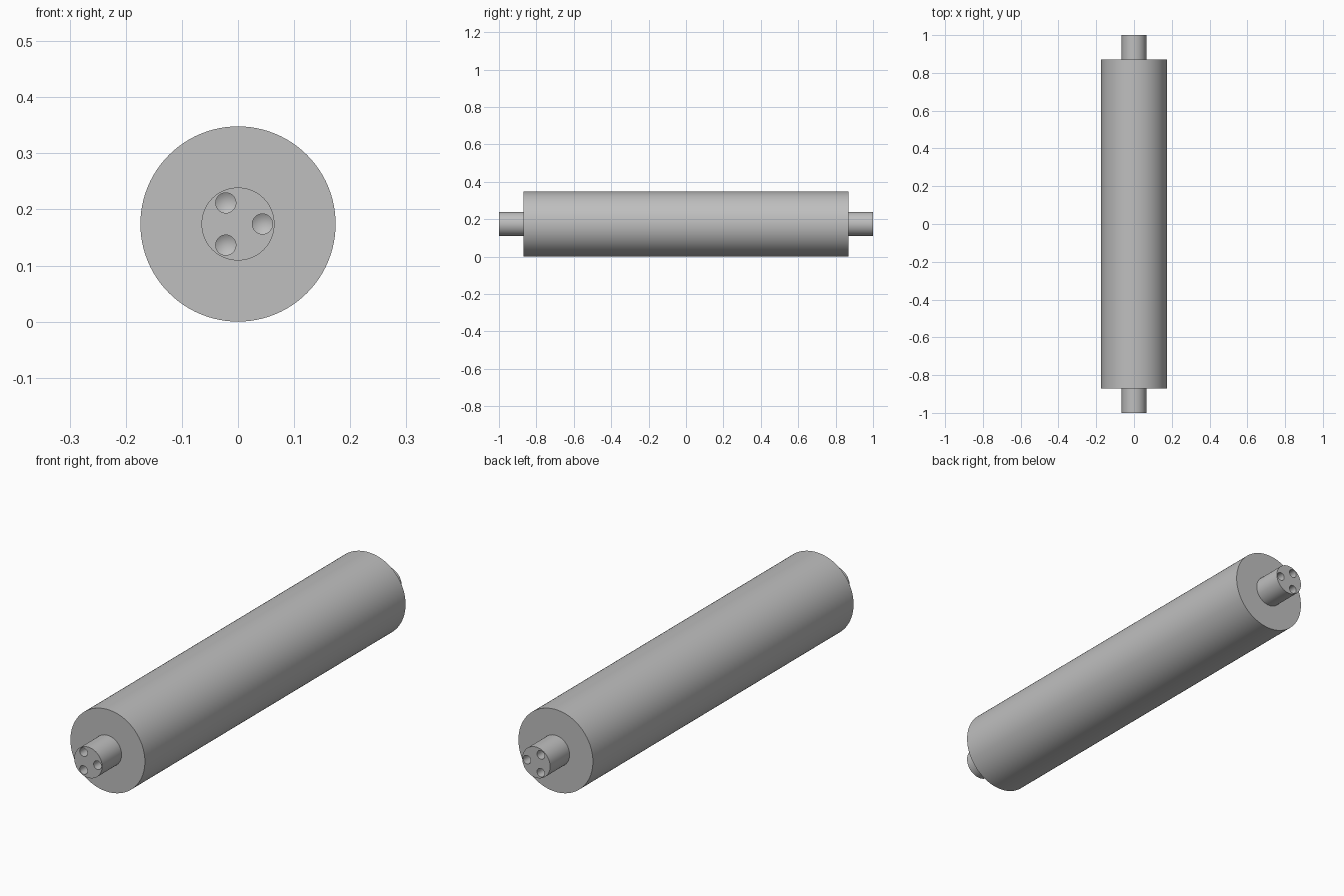
import bpy, bmesh, math
from mathutils import Matrix, Vector

cube = bpy.data.objects.get("Cube")
if cube:
    bpy.data.objects.remove(cube, do_unlink=True)

BODY_R, BODY_Y = 0.174, 0.87
SHAFT_R, SHAFT_Y = 0.065, 1.0
HOLE_R, HOLE_RING, HOLE_DEPTH, TIP = 0.018, 0.0435, 0.1, 0.011

steel = bpy.data.materials.new("plain grey steel")
steel.use_nodes = True
grey = (0.52, 0.52, 0.52, 1)
steel.diffuse_color = grey
steel.node_tree.nodes["Principled BSDF"].inputs["Base Color"].default_value = grey


def lathe(bm, profile, centre, steps):
    """Revolve (radius, y) points about a line along y through centre."""
    verts = [bm.verts.new(centre + Vector((r, y, 0))) for r, y in profile]
    edges = [bm.edges.new(pair) for pair in zip(verts, verts[1:])]
    bmesh.ops.spin(bm, geom=verts + edges, cent=centre, axis=(0, 1, 0),
                   angle=math.tau, steps=steps, use_duplicate=False)
    bmesh.ops.remove_doubles(bm, verts=bm.verts, dist=1e-5)


def make_object(name, bm):
    bmesh.ops.recalc_face_normals(bm, faces=bm.faces)
    mesh = bpy.data.meshes.new(name)
    bm.to_mesh(mesh)
    bm.free()
    mesh.materials.append(steel)
    obj = bpy.data.objects.new(name, mesh)
    bpy.context.collection.objects.link(obj)
    return obj


axis = Vector((0, 0, BODY_R))

# Roller body with a stub shaft at each end
bm = bmesh.new()
half = [(0, SHAFT_Y), (SHAFT_R, SHAFT_Y), (SHAFT_R, BODY_Y), (BODY_R, BODY_Y)]
lathe(bm, half + [(r, -y) for r, y in reversed(half)], axis, 96)
hubs = [v for v in bm.verts if (v.co - axis).xz.length < 1e-4]
bmesh.ops.dissolve_verts(bm, verts=hubs)
roller = make_object("roller", bm)

# Three drilled holes with conical bottoms in each shaft end
bm = bmesh.new()
for end in (-1, 1):
    for i in range(3):
        offset = Matrix.Rotation(i * math.tau / 3, 3, 'Y') @ Vector((HOLE_RING, 0, 0))
        bottom = SHAFT_Y - HOLE_DEPTH
        drill = [(0, SHAFT_Y + 0.02), (HOLE_R, SHAFT_Y + 0.02),
                 (HOLE_R, bottom), (0, bottom - TIP)]
        lathe(bm, [(r, end * y) for r, y in drill], axis + offset, 32)
drills = make_object("hole_cutter", bm)
drills.hide_render = True

cut = roller.modifiers.new("holes", 'BOOLEAN')
cut.operation = 'DIFFERENCE'
cut.solver = 'EXACT'
cut.object = drills

bpy.ops.object.select_all(action='DESELECT')
bpy.context.view_layer.objects.active = roller
roller.select_set(True)
bpy.ops.object.modifier_apply(modifier=cut.name)
bpy.data.objects.remove(drills, do_unlink=True)
bpy.ops.object.shade_smooth_by_angle(angle=math.radians(25))
